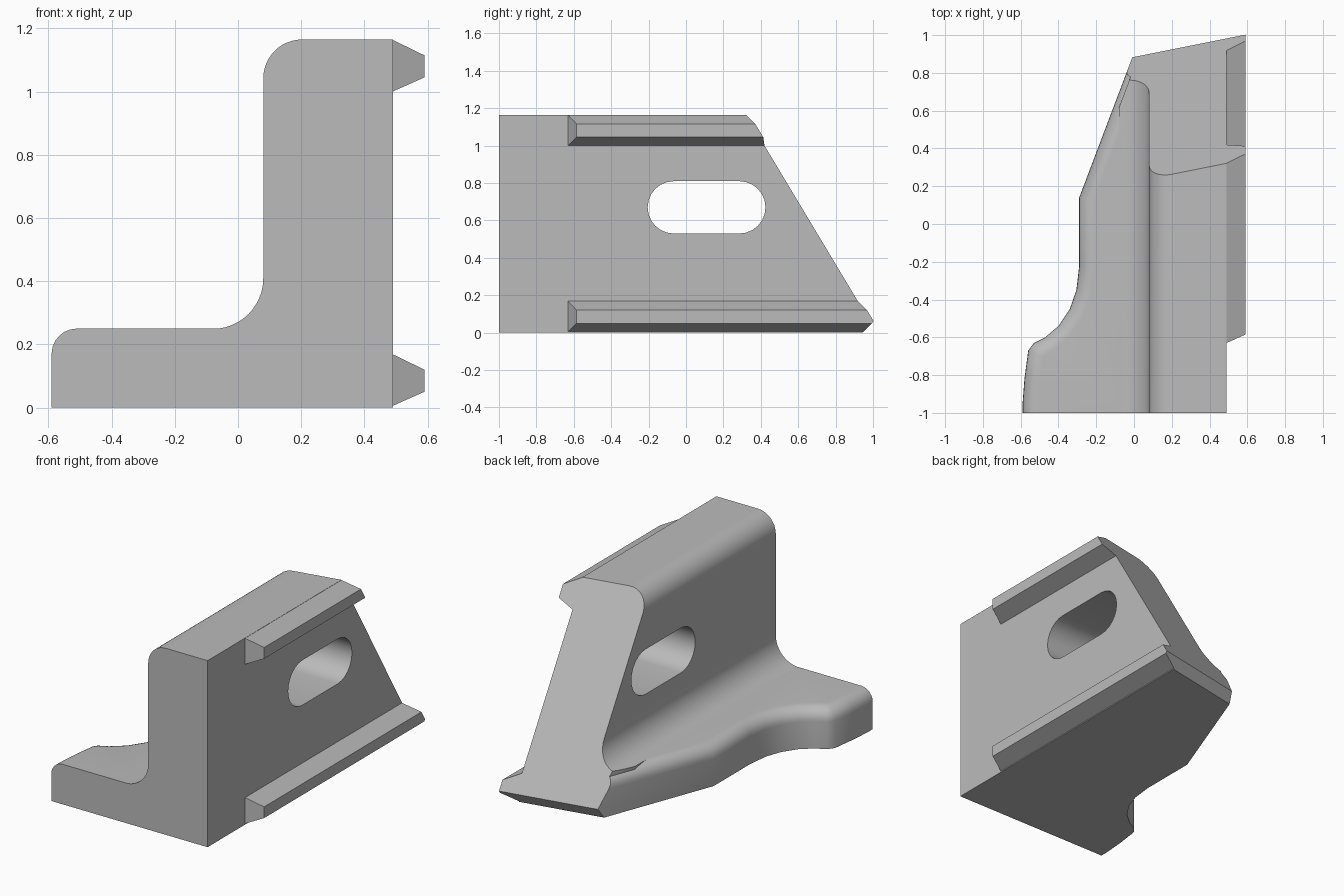
import bpy, bmesh
from math import sin, cos, pi, radians
from mathutils import Vector

cube = bpy.data.objects.get("Cube")
if cube:
    bpy.data.objects.remove(cube, do_unlink=True)

grey = bpy.data.materials.new("plain_grey")
grey.use_nodes = True
colour = (0.5, 0.5, 0.5, 1)
grey.diffuse_color = colour
grey.node_tree.nodes["Principled BSDF"].inputs["Base Color"].default_value = colour


def arc(cx, cy, r, start, end, steps=12):
    angles = [radians(start + (end - start) * i / steps) for i in range(steps + 1)]
    return [(cx + r * cos(a), cy + r * sin(a)) for a in angles]


def prism(name, start, end):
    """Solid between two matching outlines."""
    bm = bmesh.new()
    a = [bm.verts.new(p) for p in start]
    b = [bm.verts.new(p) for p in end]
    bm.faces.new(a)
    bm.faces.new(b[::-1])
    for i in range(len(a)):
        j = (i + 1) % len(a)
        bm.faces.new((a[j], a[i], b[i], b[j]))
    bmesh.ops.recalc_face_normals(bm, faces=bm.faces)
    mesh = bpy.data.meshes.new(name)
    bm.to_mesh(mesh)
    bm.free()
    mesh.materials.append(grey)
    obj = bpy.data.objects.new(name, mesh)
    bpy.context.collection.objects.link(obj)
    return obj


def trim(obj, point, normal):
    """Remove everything beyond a plane and cap the cut."""
    bm = bmesh.new()
    bm.from_mesh(obj.data)
    geom = bm.verts[:] + bm.edges[:] + bm.faces[:]
    bmesh.ops.bisect_plane(bm, geom=geom, dist=1e-5, plane_co=point,
                           plane_no=Vector(normal).normalized(), clear_outer=True)
    bmesh.ops.holes_fill(bm, edges=[e for e in bm.edges if e.is_boundary], sides=0)
    bmesh.ops.recalc_face_normals(bm, faces=bm.faces)
    bm.to_mesh(obj.data)
    bm.free()


def combine(target, tool, operation):
    bpy.context.view_layer.objects.active = target
    mod = target.modifiers.new(operation.lower(), "BOOLEAN")
    mod.operation = operation
    mod.solver = "EXACT"
    mod.object = tool
    bpy.ops.object.modifier_apply(modifier=mod.name)
    bpy.data.objects.remove(tool, do_unlink=True)


# Foot: plan outline with a rounded upper edge along its free side
side = [(-0.59, -1.2), (-0.59, -0.95), (-0.58, -0.82), (-0.56, -0.67), (-0.53, -0.63)]
side += [(-0.47, -0.6), (-0.4, -0.54), (-0.34, -0.45), (-0.305, -0.35), (-0.29, -0.22)]
side += [(-0.29, 0.14), (0.13, 1.25)]
plan = side + [(0.3, 1.25), (0.3, -1.2)]
foot = prism("foot", [(x, y, -0.05) for x, y in plan], [(x, y, 0.25) for x, y in plan])
bm = bmesh.new()
bm.from_mesh(foot.data)


def on_side(v):
    return v.co.z > 0.2 and v.co.x < 0.2


rim = [e for e in bm.edges if all(on_side(v) for v in e.verts)]
bmesh.ops.bevel(bm, geom=rim, offset=0.08, segments=6, profile=0.5,
                affect="EDGES", clamp_overlap=False)
bm.to_mesh(foot.data)
bm.free()

# Upright wall with a rounded top corner and a fillet onto the foot
section = [(0.49, -0.1), (0.49, 1.165)] + arc(0.203, 1.042, 0.123, 90, 180)
section += arc(-0.08, 0.409, 0.16, 0, -90) + [(-0.08, 0.1), (0.1, -0.1)]
bracket = prism("bracket", [(x, -1.3, z) for x, z in section],
                [(x, 1.3, z) for x, z in section])
trim(bracket, (-0.26, 0.14, 0), (-1.11, 0.42, 0))
combine(bracket, foot, "UNION")

# Two tapered rails on the flat side
for base in (0.005, 1.0):
    shape = [(0.4, base + 0.03), (0.489, base), (0.59, base + 0.045),
             (0.59, base + 0.115), (0.489, base + 0.164), (0.4, base + 0.13)]
    rail = prism("rail", [(x, -0.63 + 0.45 * (x - 0.49), z) for x, z in shape],
                 [(x, 1.4, z) for x, z in shape])
    combine(bracket, rail, "UNION")

# Long rounded slot through the wall
slot_shape = arc(0.285, 0.67, 0.14, -90, 90) + arc(-0.065, 0.67, 0.14, 90, 270)
slot = prism("slot_cutter", [(-0.3, y, z) for y, z in slot_shape],
             [(0.8, y, z) for y, z in slot_shape])
combine(bracket, slot, "DIFFERENCE")

# Flat base, flat front, slanted back and its lower chamfer
trim(bracket, (0, 0, 0), (0, 0, -1))
trim(bracket, (0, -1, 0), (0, -1, 0))
trim(bracket, (0.49, 0.42, 1.0), (-0.2, 1, 0.6))
trim(bracket, (0.49, 0.945, 0), (-0.2, 1, -0.6))

bpy.ops.object.select_all(action="DESELECT")
bracket.select_set(True)
bpy.context.view_layer.objects.active = bracket
bpy.ops.object.shade_smooth_by_angle(angle=radians(30))
